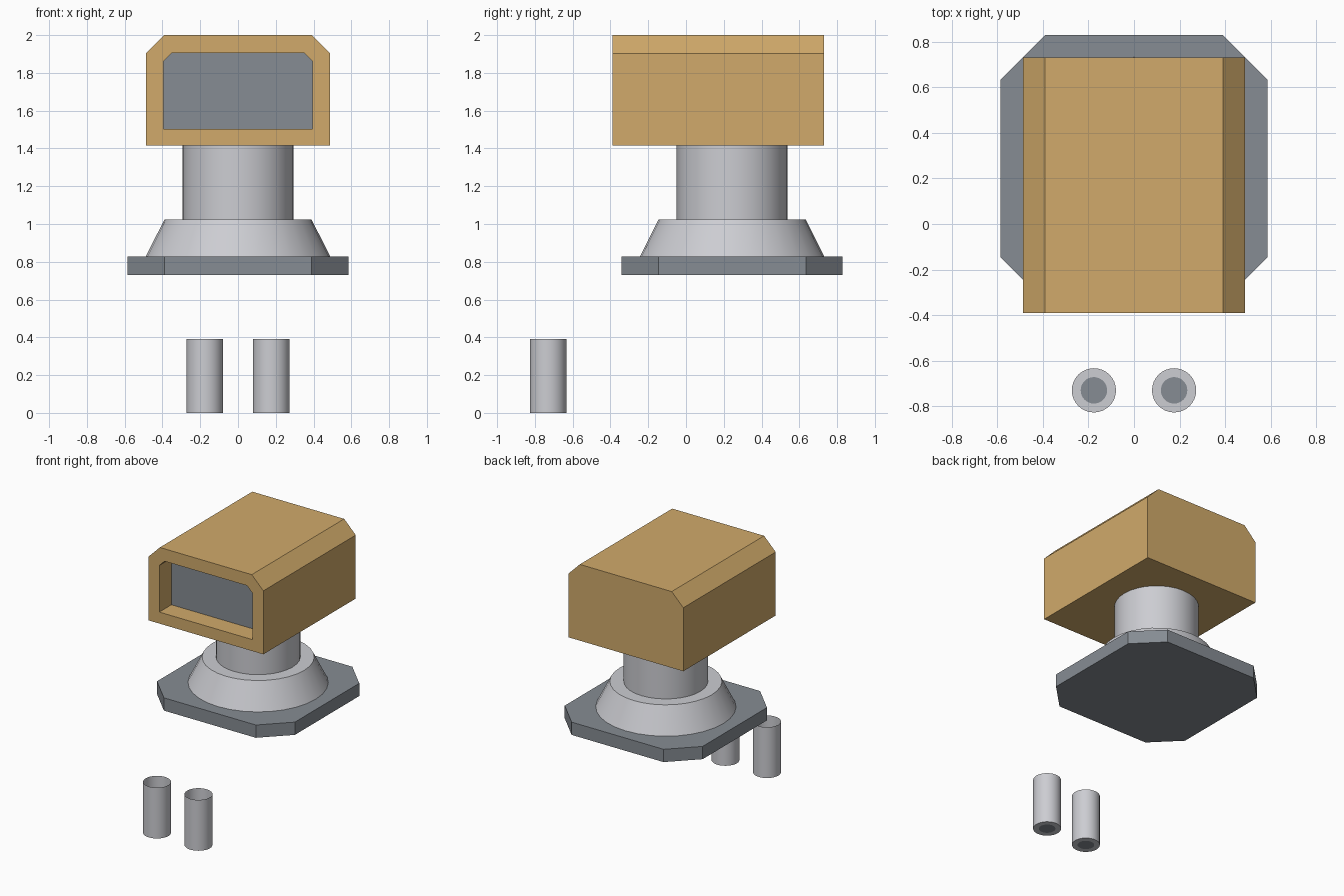
import bpy
import bmesh
from math import cos, sin, tau

cube = bpy.data.objects.get("Cube")
if cube:
    bpy.data.objects.remove(cube, do_unlink=True)


def material(name, rgb):
    m = bpy.data.materials.new(name)
    m.use_nodes = True
    m.diffuse_color = (*rgb, 1)
    m.node_tree.nodes["Principled BSDF"].inputs["Base Color"].default_value = (*rgb, 1)
    return m


TAN = material("tan", (0.635, 0.402, 0.145))
SLATE = material("slate grey", (0.238, 0.262, 0.292))
SILVER = material("light grey", (0.605, 0.61, 0.645))


def finish(name, bm, mats, location=(0, 0, 0), smooth=False):
    bmesh.ops.recalc_face_normals(bm, faces=bm.faces)
    mesh = bpy.data.meshes.new(name)
    bm.to_mesh(mesh)
    bm.free()
    for m in mats:
        mesh.materials.append(m)
    obj = bpy.data.objects.new(name, mesh)
    obj.location = location
    bpy.context.collection.objects.link(obj)
    if smooth:
        bpy.ops.object.select_all(action='DESELECT')
        obj.select_set(True)
        bpy.context.view_layer.objects.active = obj
        bpy.ops.object.shade_smooth_by_angle(angle=0.52)
    return obj


def bridge(bm, a, b):
    n = len(a)
    return [bm.faces.new((a[i], a[(i + 1) % n], b[(i + 1) % n], b[i])) for i in range(n)]


def lathe(name, profile, mats, location, segments=32, floor=False):
    """Spin (radius, z) points round the z axis; floor closes the first ring."""
    bm = bmesh.new()
    rings = [[bm.verts.new((r * cos(tau * i / segments), r * sin(tau * i / segments), z))
              for i in range(segments)] for r, z in profile]
    for a, b in zip(rings, rings[1:]):
        bridge(bm, a, b)
    if floor:
        bm.faces.new(rings[0]).material_index = 1
    return finish(name, bm, mats, location, smooth=True)


def arch(w, z0, z1, c):
    """Rectangle outline with its two upper corners cut off."""
    return [(-w, z0), (w, z0), (w, z1 - c), (w - c, z1), (c - w, z1), (-w, z1 - c)]


# Housing: chamfered box with a recessed window at the front
FRONT, BACK, RECESS = -0.39, 0.73, 0.147
bm = bmesh.new()
outer, inner = arch(0.488, 1.415, 2.0, 0.098), arch(0.395, 1.503, 1.905, 0.045)
loops = [[bm.verts.new((x, y, z)) for x, z in outline] for outline, y in
         ((outer, BACK), (outer, FRONT), (inner, FRONT), (inner, FRONT + RECESS))]
bm.faces.new(loops[0])
for a, b in zip(loops, loops[1:]):
    bridge(bm, a, b)
bm.faces.new(loops[-1]).material_index = 1
finish("housing", bm, [TAN, SLATE])

# Base plate: square slab with cut corners
AXIS_Y = 0.244
bm = bmesh.new()
h, c = 0.585, 0.39
outline = [(-c, -h), (c, -h), (h, -c), (h, c), (c, h), (-c, h), (-h, c), (-h, -c)]
low, high = [[bm.verts.new((x, y, z)) for x, y in outline] for z in (0.73, 0.828)]
bridge(bm, low, high)
bm.faces.new(low)
bm.faces.new(high)
finish("base_plate", bm, [SLATE], (0, AXIS_Y, 0))

# Tapered collar and neck between plate and housing
lathe("collar", [(0.488, 0.828), (0.39, 1.023), (0.293, 1.023)], [SILVER], (0, AXIS_Y, 0))
lathe("neck", [(0.293, 1.023), (0.293, 1.415)], [SILVER], (0, AXIS_Y, 0))

# Pair of open-topped cups with a dark disc in the floor
for side, x in (("left", 0.176), ("right", -0.176)):
    lathe(side + "_cup", [(0.058, 0), (0.097, 0), (0.097, 0.39)],
          [SILVER, SLATE], (x, -0.73, 0), floor=True)
